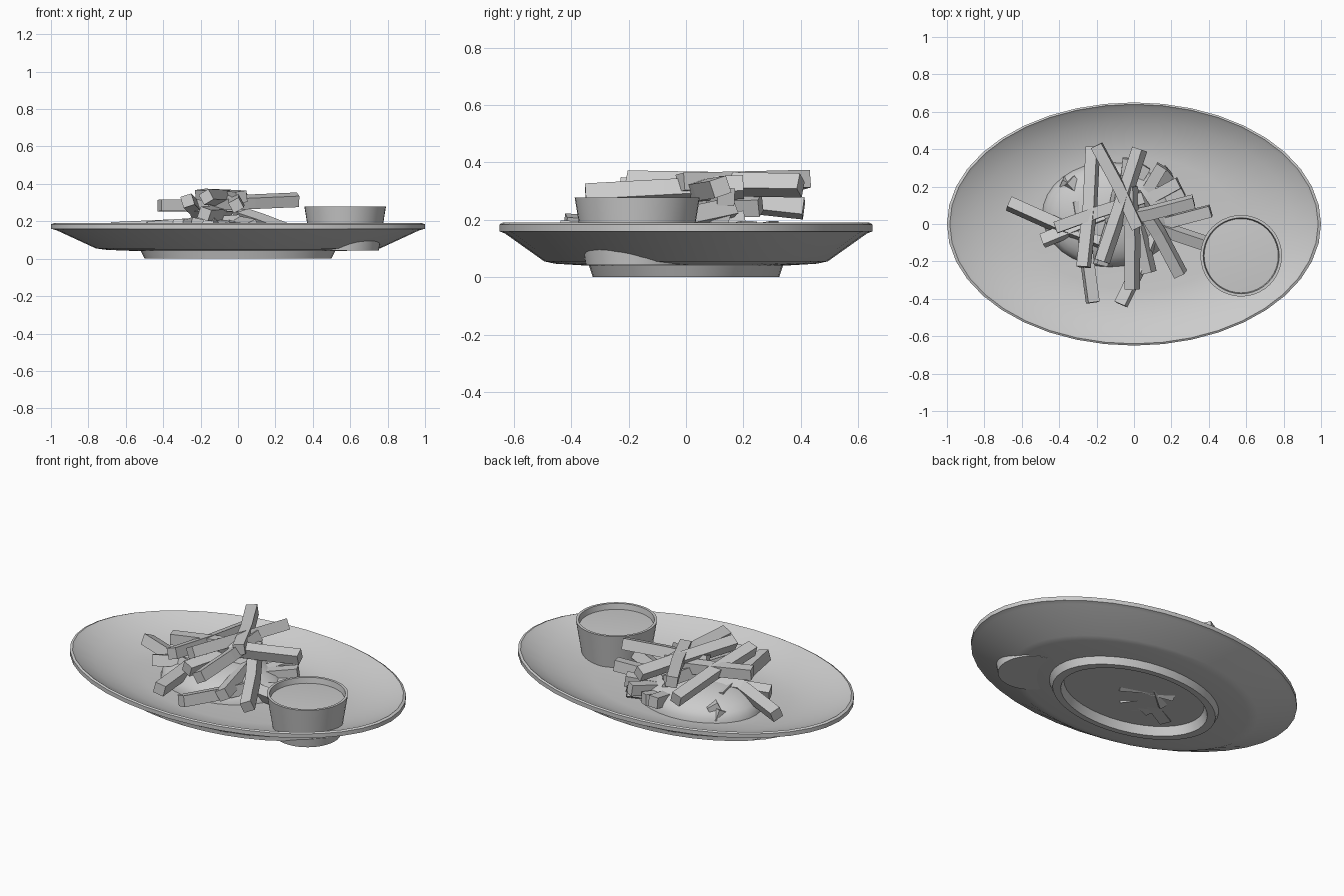
import bpy, bmesh, math, random
from mathutils import Vector

if "Cube" in bpy.data.objects:
    bpy.data.objects.remove(bpy.data.objects["Cube"])

random.seed(4)
grey = bpy.data.materials.new("light grey")
grey.diffuse_color = (0.6, 0.6, 0.6, 1)
grey.use_nodes = True
grey.node_tree.nodes["Principled BSDF"].inputs["Base Color"].default_value = grey.diffuse_color


def finish(name, bm, smooth=True):
    bmesh.ops.remove_doubles(bm, verts=bm.verts, dist=1e-5)
    bmesh.ops.recalc_face_normals(bm, faces=bm.faces)
    me = bpy.data.meshes.new(name)
    bm.to_mesh(me)
    bm.free()
    me.materials.append(grey)
    ob = bpy.data.objects.new(name, me)
    bpy.context.collection.objects.link(ob)
    if smooth:
        bpy.ops.object.select_all(action='DESELECT')
        ob.select_set(True)
        bpy.context.view_layer.objects.active = ob
        bpy.ops.object.shade_smooth_by_angle(angle=math.radians(30))
    return ob


def lathe(name, profile, centre=(0, 0), squash=1.0, n=40):
    """Revolve an (r, z) profile that starts and ends on the axis."""
    bm = bmesh.new()
    vs = [bm.verts.new((r, 0, z)) for r, z in profile]
    es = [bm.edges.new(p) for p in zip(vs, vs[1:])]
    bmesh.ops.spin(bm, geom=vs + es, cent=(0, 0, 0), axis=(0, 0, 1),
                   angle=2 * math.pi, steps=n)
    bmesh.ops.remove_doubles(bm, verts=bm.verts, dist=1e-5)
    for v in bm.verts:
        v.co = (v.co.x + centre[0], v.co.y * squash + centre[1], v.co.z)
    return finish(name, bm)


# oval plate with raised foot ring
lathe("plate", [(0, .08), (.55, .08), (.7, .094), (.85, .135), (.965, .178),
                (.985, .19), (1, .184), (1, .16), (.97, .152), (.76, .055),
                (.7, .047), (.52, .04), (.5, 0), (.45, 0), (.43, .05), (0, .05)],
      squash=.65)

# dip cup and the sauce in it
lathe("dip_cup", [(0, .06), (.17, .06), (.203, .278), (.218, .278),
                  (.18, .043), (0, .043)], centre=(.573, -.17))
lathe("dip_sauce", [(0, .252), (.12, .25), (.198, .245), (.18, .1), (0, .1)],
      centre=(.573, -.17))

# food mound under the fries
bm = bmesh.new()
bmesh.ops.create_uvsphere(bm, u_segments=32, v_segments=16, radius=1)
for v in bm.verts:
    v.co = (v.co.x * .36 - .13, v.co.y * .28 + .05, max(v.co.z, -.1) * .13 + .08)
finish("food_mound", bm)


def fry(name, a, b, w=.062):
    """Square stick between two points, rolled about its length, slightly bowed."""
    a, b = Vector(a), Vector(b)
    d = (b - a).normalized()
    side = d.cross(Vector((0, 0, 1))).normalized()
    up = side.cross(d).normalized()
    roll = random.uniform(-.6, .6)
    s1 = (side * math.cos(roll) + up * math.sin(roll)) * w / 2
    u1 = (up * math.cos(roll) - side * math.sin(roll)) * w / 2
    mid = (a + b) / 2 + side * random.uniform(-.012, .012)
    bm = bmesh.new()
    rings = [[bm.verts.new(p + s1 * s + u1 * t)
              for s, t in ((-1, -1), (1, -1), (1, 1), (-1, 1))]
             for p in (a, mid, b)]
    bm.faces.new(rings[0])
    bm.faces.new(rings[2])
    for r0, r1 in zip(rings, rings[1:]):
        for i in range(4):
            j = (i + 1) % 4
            bm.faces.new((r0[i], r0[j], r1[j], r1[i]))
    finish(name, bm, smooth=False)


# upper fries: both ends (x, y, z)
upper = [
    (-.22, .41, .24, -.27, -.23, .31),
    (-.20, .42, .34, .02, -.02, .33),
    (.03, .40, .32, -.17, -.20, .33),
    (-.01, -.35, .285, -.02, .20, .315),
    (.32, .12, .315, -.15, .01, .295),
    (-.42, -.02, .285, .05, .14, .28),
    (.0, .16, .24, .25, -.27, .15),
    (-.18, -.22, .24, -.06, .26, .25),
]
# lower fries lean on the plate and cross under the mound
lower = [
    (-.67, .11, .155, -.12, -.12, .18),
    (-.49, -.09, .16, .06, .12, .20),
    (-.22, -.42, .185, -.30, .12, .16),
    (-.07, -.43, .16, .12, .0, .14),
    (.40, -.11, .15, -.19, .11, .075),
    (.41, .07, .15, -.20, -.10, .075),
    (.15, .31, .165, -.13, -.13, .08),
    (.24, .22, .165, -.24, -.02, .09),
    (.19, .28, .13, -.20, .0, .07),
    (.26, .18, .115, -.32, -.12, .07),
    (.08, -.26, .17, -.03, .20, .19),
    (-.35, .23, .14, .0, -.12, .08),
    (-.03, .35, .15, -.08, -.15, .09),
    (.06, .31, .13, -.2, -.1, .1),
    (-.39, .22, .11, .1, .0, .08),
]
for group, fries in (("upper_fry", upper), ("lower_fry", lower)):
    for i, f in enumerate(fries):
        fry(f"{group}_{i + 1}", f[:3], f[3:])
